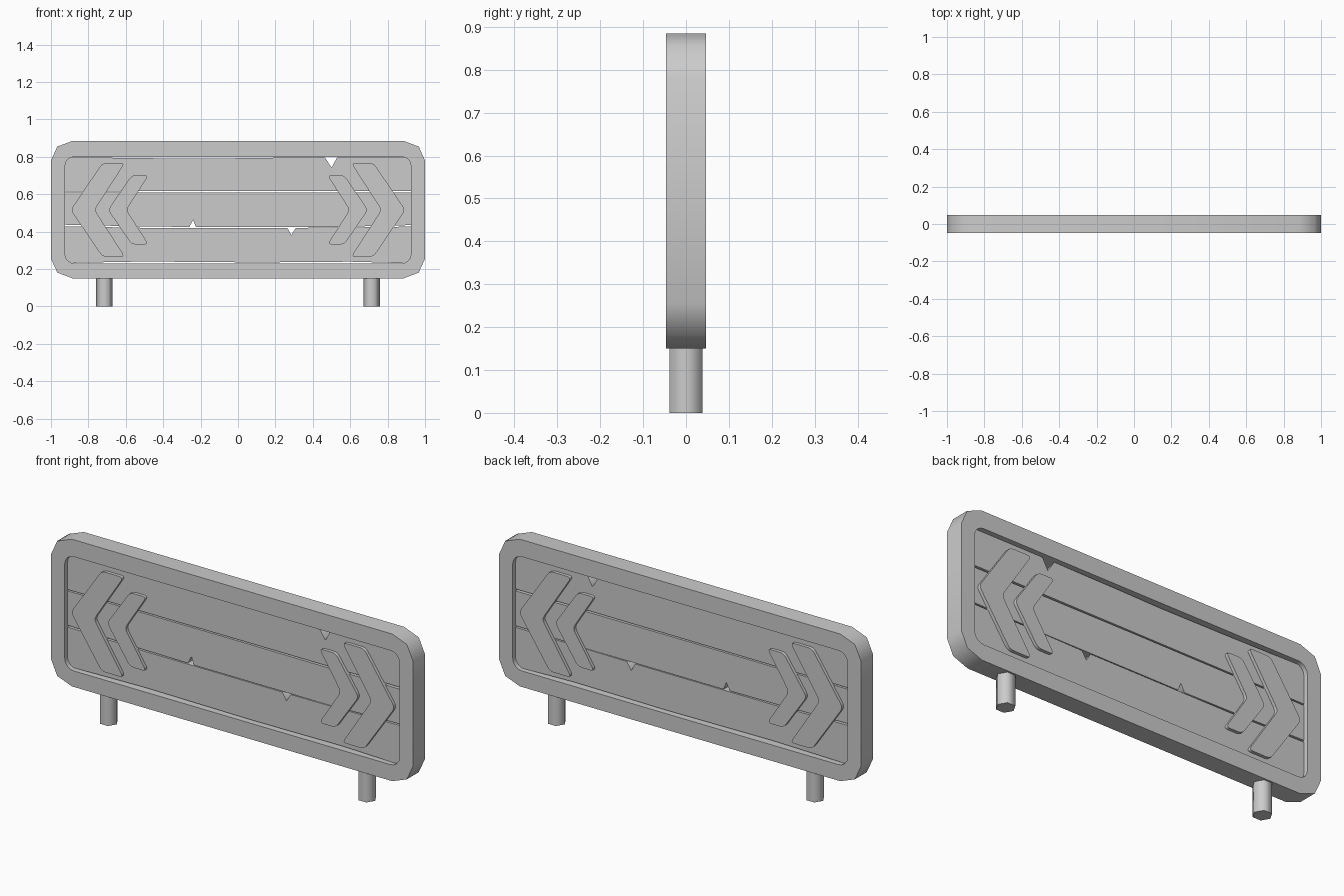
import bpy, bmesh
from math import sin, cos, pi, radians
from mathutils import Vector

cube = bpy.data.objects.get("Cube")
if cube:
    bpy.data.objects.remove(cube, do_unlink=True)

# One plain grey for the whole sign
grey = bpy.data.materials.new("plain grey")
grey.use_nodes = True
colour = (0.6, 0.6, 0.6, 1)
grey.diffuse_color = colour
grey.node_tree.nodes["Principled BSDF"].inputs["Base Color"].default_value = colour


def finish(obj, name):
    obj.name = obj.data.name = name
    obj.data.materials.append(grey)
    bpy.ops.object.select_all(action='DESELECT')
    bpy.context.view_layer.objects.active = obj
    obj.select_set(True)
    bpy.ops.object.shade_smooth_by_angle(angle=radians(65))


def plate(name, loops, half):
    """Solid plate from (x, z) outlines; later loops become holes."""
    bm = bmesh.new()
    edges = []
    for loop in loops:
        vs = [bm.verts.new((x, -half, z)) for x, z in loop]
        edges += [bm.edges.new((a, b)) for a, b in zip(vs, vs[1:] + vs[:1])]
    bmesh.ops.triangle_fill(bm, edges=edges, use_beauty=True, normal=(0, -1, 0))
    new = bmesh.ops.extrude_face_region(bm, geom=bm.faces[:])["geom"]
    bmesh.ops.translate(bm, vec=(0, 2 * half, 0),
                        verts=[g for g in new if isinstance(g, bmesh.types.BMVert)])
    bmesh.ops.recalc_face_normals(bm, faces=bm.faces[:])
    mesh = bpy.data.meshes.new(name)
    bm.to_mesh(mesh)
    bm.free()
    obj = bpy.data.objects.new(name, mesh)
    bpy.context.collection.objects.link(obj)
    finish(obj, name)


def rounded_rect(w, z0, z1, rx, rz, segs):
    """Rectangle outline with arc corners, counter-clockwise."""
    corners = [(w - rx, z1 - rz), (rx - w, z1 - rz), (rx - w, z0 + rz), (w - rx, z0 + rz)]
    return [(cx + rx * cos(a), cz + rz * sin(a))
            for k, (cx, cz) in enumerate(corners)
            for a in [(k + i / segs) * pi / 2 for i in range(segs + 1)]]


def round_corners(points, r, segs=3):
    """Soften every corner of an outline with a small curve."""
    pts = [Vector(p) for p in points]
    out = []
    for i, p in enumerate(pts):
        a = p + (pts[i - 1] - p).normalized() * r
        b = p + (pts[(i + 1) % len(pts)] - p).normalized() * r
        for k in range(segs + 1):
            t = k / segs
            out.append(a * (1 - t) ** 2 + p * 2 * t * (1 - t) + b * t * t)
    return out


# Frame with a rounded opening
plate("frame", [rounded_rect(1, 0.15, 0.885, 0.115, 0.105, 2),
                rounded_rect(0.925, 0.23, 0.80, 0.05, 0.05, 4)], 0.047)

# Three worn planks with chipped notches
END = 0.94
plate("top_plank", [[(-END, 0.615), (0.1, 0.617), (END, 0.618), (END, 0.797),
                     (0.53, 0.797), (0.5, 0.742), (0.465, 0.797), (0.1, 0.794),
                     (-0.13, 0.79), (-0.45, 0.792), (-END, 0.798)]], 0.025)
plate("middle_plank", [[(-END, 0.437), (-0.5, 0.427), (-0.26, 0.425), (-0.24, 0.463),
                        (-0.225, 0.424), (0.5, 0.424), (END, 0.435),
                        (END, 0.608), (0, 0.61), (-END, 0.608)]], 0.025)
plate("bottom_plank", [[(-END, 0.232), (-0.5, 0.24), (0.1, 0.235), (0.6, 0.239),
                        (END, 0.23), (END, 0.427), (0.6, 0.422), (0.31, 0.42),
                        (0.285, 0.382), (0.263, 0.42), (-0.5, 0.42), (-END, 0.428)]], 0.025)

# Chevrons: tip, inner bend, outer and inner arm ends, arm height
MID = 0.516
sizes = {"large": (0.895, 0.767, 0.725, 0.605, 0.25),
         "small": (0.695, 0.597, 0.568, 0.478, 0.185)}
for side, s in (("left", 1), ("right", -1)):
    for size, (tip, bend, outer, inner, h) in sizes.items():
        outline = [(tip, MID), (outer, MID + h), (inner, MID + h),
                   (bend, MID), (inner, MID - h), (outer, MID - h)]
        plate(f"{size}_chevron_{side}",
              [round_corners([(s * x, z) for x, z in outline], 0.022)], 0.041)

    # Six-sided post below the frame
    bpy.ops.mesh.primitive_cylinder_add(vertices=6, radius=0.044, depth=0.17,
                                        location=(s * 0.714, 0, 0.085),
                                        rotation=(0, 0, pi / 6))
    bpy.ops.object.transform_apply(location=False, rotation=True, scale=False)
    finish(bpy.context.object, f"post_{side}")
